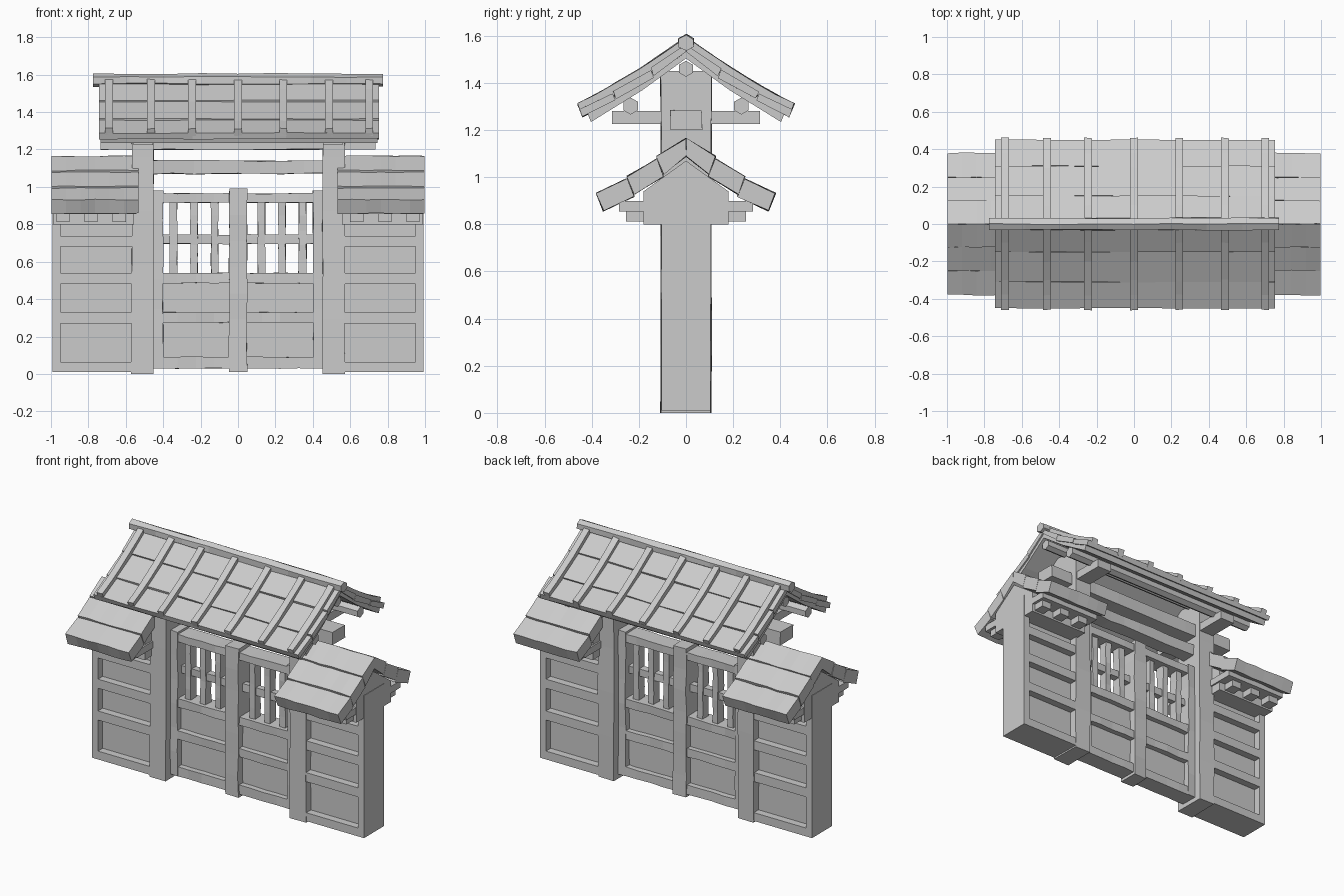
import bpy, bmesh, math, random

random.seed(4)
if "Cube" in bpy.data.objects:
    bpy.data.objects.remove(bpy.data.objects["Cube"])

grey = bpy.data.materials.new("weathered_grey")
grey.use_nodes = True
colour = (0.6, 0.6, 0.6, 1)
grey.diffuse_color = colour
grey.node_tree.nodes["Principled BSDF"].inputs["Base Color"].default_value = colour


def loft(name, profile, axis, a, b, segs=1, wobble=0.0):
    """Extrude a closed profile along x (y,z points) or z (x,y points)."""
    bm = bmesh.new()
    rings = []
    for i in range(segs + 1):
        t = a + (b - a) * i / segs
        ring = []
        for u, v in profile:
            u += random.uniform(-wobble, wobble)
            v += random.uniform(-wobble, wobble)
            ring.append(bm.verts.new((t, u, v) if axis == "x" else (u, v, t)))
        rings.append(ring)
    n = len(profile)
    for r, s in zip(rings, rings[1:]):
        for k in range(n):
            bm.faces.new((r[k], r[(k + 1) % n], s[(k + 1) % n], s[k]))
    bm.faces.new(rings[0])
    bm.faces.new(rings[-1])
    bmesh.ops.recalc_face_normals(bm, faces=bm.faces)
    mesh = bpy.data.meshes.new(name)
    bm.to_mesh(mesh)
    bm.free()
    obj = bpy.data.objects.new(name, mesh)
    mesh.materials.append(grey)
    bpy.context.collection.objects.link(obj)
    return obj


def rect(u0, u1, v0, v1):
    return [(u0, v0), (u1, v0), (u1, v1), (u0, v1)]


def rail(name, x0, x1, depth, z0, z1, segs=1, wobble=0.0):
    return loft(name, rect(-depth, depth, z0, z1), "x", x0, x1, segs, wobble)


def stile(name, x0, x1, depth, z0, z1, segs=1, wobble=0.0):
    return loft(name, rect(x0, x1, -depth, depth), "z", z0, z1, segs, wobble)


def rod(name, y, z, radius, half, wobble=0.0):
    pts = [(y + radius * math.sin(k * math.pi / 3), z + radius * math.cos(k * math.pi / 3))
           for k in range(6)]
    return loft(name, pts, "x", -half, half, 8, wobble)


def slab(name, top, thick, side, x0, x1, segs=1, wobble=0.0):
    """Sloping board under a line of (y,z) points, on one side of the ridge."""
    low = [(y - (0.4 * thick if y > 0.01 else 0), z - thick) for y, z in reversed(top)]
    return loft(name, [(side * y, z) for y, z in top + low], "x", x0, x1, segs, wobble)


def planks(name, line, thick, lift, side, x0, x1):
    """Overlapping courses of boards, each lower edge raised over the next."""
    for i, ((y0, z0), (y1, z1)) in enumerate(zip(line, line[1:])):
        slab(f"{name}_{i + 1}", [(y0, z0), (y1, z1 + lift)], thick, side, x0, x1, 6, 0.003)


for side, label in ((-1, "right"), (1, "left")):
    def span(a, b):
        return sorted((side * a, side * b))

    # Gate post with its cross arm
    stile(label + "_post", *span(0.452, 0.57), 0.107, 0, 1.45, 5, 0.003)
    loft(label + "_cross_arm", rect(-0.315, 0.315, 1.225, 1.28), "x", *span(0.455, 0.56))

    # Side wall: sunken panels framed by rails and an outer stile
    rail(label + "_wall_core", *span(0.56, 0.97), 0.055, 0.02, 1.0)
    stile(label + "_wall_stile", *span(0.95, 0.993), 0.104, 0.01, 0.95)
    stile(label + "_wall_inner_stile", *span(0.54, 0.567), 0.104, 0.01, 0.95)
    for z0, z1 in ((0.01, 0.065), (0.27, 0.33), (0.48, 0.54), (0.68, 0.737)):
        rail(label + "_wall_rail", *span(0.56, 0.96), 0.104, z0, z1)

    # Wall head, eave board and bracket blocks
    head = [(-0.18, 0.8), (0.18, 0.8), (0.18, 0.94), (0, 1.07), (-0.18, 0.94)]
    loft(label + "_wall_head", head, "x", *span(0.555, 0.99))
    rail(label + "_eave_board", *span(0.545, 0.988), 0.285, 0.855, 0.9)
    for k in range(3):
        x = 0.635 + 0.15 * k
        rail(label + "_bracket_block", *span(x - 0.035, x + 0.035), 0.255, 0.812, 0.857)

    # Small wall roof
    for s in (-1, 1):
        line = [(0, 1.165), (0.125, 1.078), (0.25, 0.993), (0.38, 0.922)]
        planks(label + "_wall_roof", line, 0.075, 0.01, s, *span(0.533, 0.997))

    # Door leaf: sunken lower panels and open lattice above
    rail(label + "_door_panel", *span(0.04, 0.42), 0.02, 0.05, 0.52)
    stile(label + "_door_stile", *span(0.4, 0.456), 0.06, 0.03, 0.98, 6, 0.003)
    for z0, z1 in ((0.03, 0.09), (0.275, 0.33), (0.485, 0.54), (0.915, 0.965)):
        rail(label + "_door_rail", *span(0.03, 0.42), 0.057, z0, z1, 4, 0.003)
    for x in (0.125, 0.235, 0.345):
        stile(label + "_lattice_bar", *span(x - 0.02, x + 0.02), 0.03, 0.53, 0.925, 5, 0.003)
    rail(label + "_lattice_rail", *span(0.04, 0.41), 0.022, 0.695, 0.745, 4, 0.003)

# Meeting stile and beams over the doors
stile("meeting_stile", -0.048, 0.048, 0.066, 0.01, 0.99, 7, 0.004)
rail("lintel", -0.47, 0.47, 0.05, 1.07, 1.14, 8, 0.004)
rail("tie_beam", -0.735, 0.735, 0.067, 1.2, 1.285, 8, 0.003)

# Roof purlins and ridge
rod("ridge_purlin", 0, 1.46, 0.034, 0.73)
for s in (-1, 1):
    rod("eave_purlin", s * 0.235, 1.302, 0.036, 0.73)
rod("roof_ridge", 0, 1.57, 0.036, 0.775, 0.003)

# Main roof: lining, board courses and battens
roof_line = [(0, 1.565), (0.15, 1.455), (0.31, 1.357), (0.45, 1.28)]
for s in (-1, 1):
    slab("roof_lining", [(0, 1.54), (0.2, 1.405), (0.418, 1.27)], 0.036, s, -0.735, 0.745)
    planks("roof_boards", roof_line, 0.032, 0.008, s, -0.742, 0.755)
    batten = [(0.015, 1.585), (0.1, 1.525), (0.2, 1.459), (0.3, 1.399), (0.38, 1.353), (0.46, 1.312)]
    for x in (-0.69, -0.465, -0.245, 0, 0.242, 0.487, 0.702):
        slab("roof_batten", batten, 0.04, s, x - 0.021, x + 0.021, 1, 0.003)
